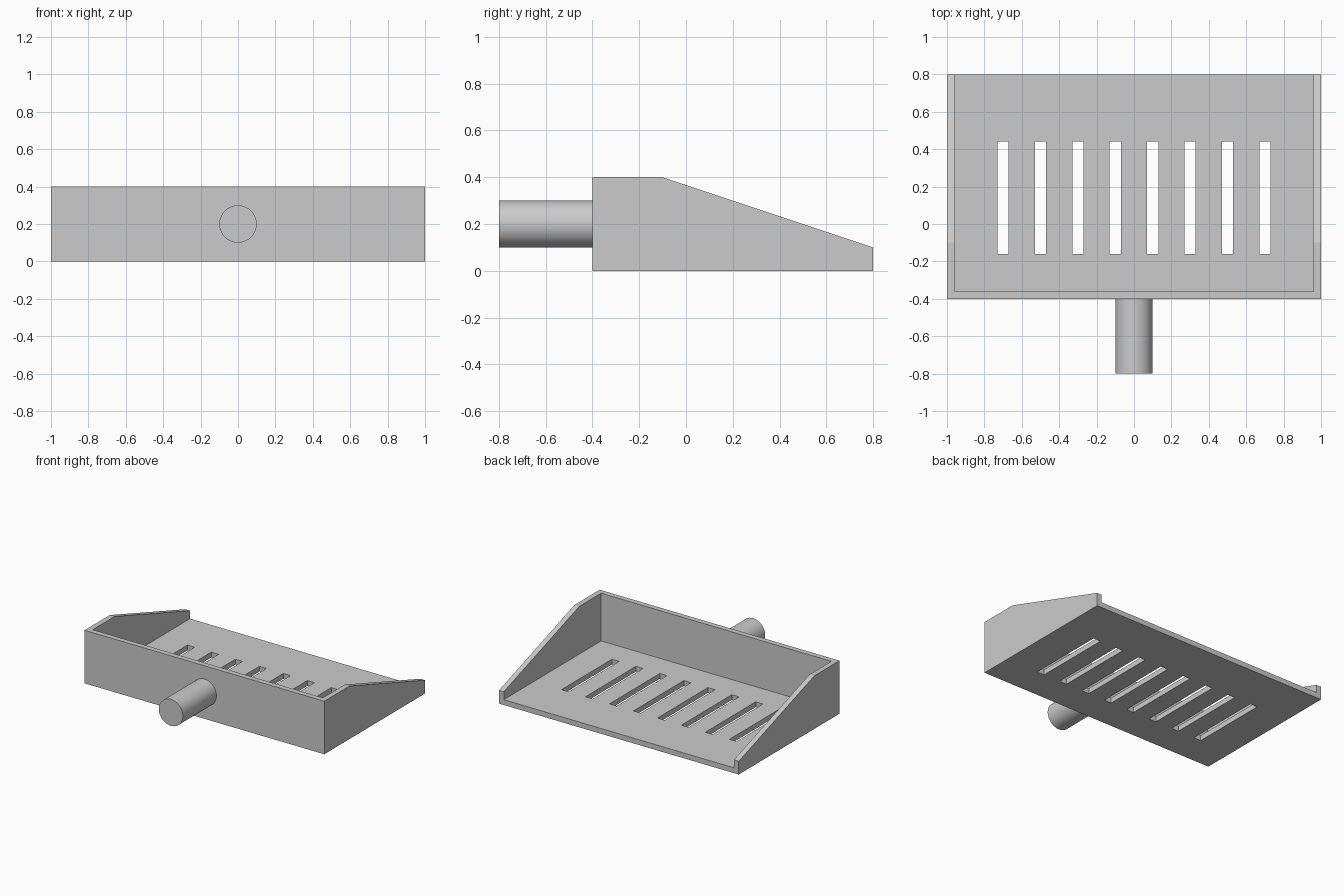
import bpy, bmesh, math
from mathutils import Matrix, Vector

cube = bpy.data.objects.get("Cube")
if cube:
    bpy.data.objects.remove(cube, do_unlink=True)

WALL = 0.04

grey = bpy.data.materials.new("plain_grey")
grey.use_nodes = True
colour = (0.6, 0.6, 0.6, 1)
grey.diffuse_color = colour
grey.node_tree.nodes["Principled BSDF"].inputs["Base Color"].default_value = colour


def make_object(name, bm):
    bmesh.ops.recalc_face_normals(bm, faces=bm.faces)
    mesh = bpy.data.meshes.new(name)
    bm.to_mesh(mesh)
    bm.free()
    mesh.materials.append(grey)
    obj = bpy.data.objects.new(name, mesh)
    bpy.context.collection.objects.link(obj)
    return obj


def add_box(bm, low, high):
    low, high = Vector(low), Vector(high)
    matrix = Matrix.Translation((low + high) / 2) @ Matrix.Diagonal((*(high - low), 1))
    bmesh.ops.create_cube(bm, size=1, matrix=matrix)


def cut(target, cutter):
    cutter.hide_render = True
    mod = target.modifiers.new("cut", 'BOOLEAN')
    mod.operation = 'DIFFERENCE'
    mod.solver = 'EXACT'
    mod.object = cutter
    bpy.context.view_layer.objects.active = target
    bpy.ops.object.modifier_apply(modifier=mod.name)
    bpy.data.objects.remove(cutter, do_unlink=True)


# Tray body: side profile (y, z) extruded across the width
profile = [(-0.4, 0), (0.8, 0), (0.8, 0.1), (-0.1, 0.4), (-0.4, 0.4)]
bm = bmesh.new()
side = bm.faces.new([bm.verts.new((-1, y, z)) for y, z in profile])
swept = bmesh.ops.extrude_face_region(bm, geom=[side])["geom"]
bmesh.ops.translate(bm, vec=(2, 0, 0),
                    verts=[v for v in swept if isinstance(v, bmesh.types.BMVert)])
tray = make_object("tray", bm)

# Hollow, open at the top and back
bm = bmesh.new()
add_box(bm, (WALL - 1, WALL - 0.4, WALL), (1 - WALL, 1, 1))
cut(tray, make_object("hollow_cutter", bm))

# Row of drain slots through the floor
bm = bmesh.new()
for i in range(8):
    x = -0.7 + 0.2 * i
    add_box(bm, (x - 0.03, -0.16, -0.1), (x + 0.03, 0.44, 0.1))
cut(tray, make_object("slot_cutter", bm))

# Round handle stub on the front wall
bm = bmesh.new()
bmesh.ops.create_cone(bm, cap_ends=True, segments=64, radius1=0.1, radius2=0.1, depth=0.4,
                      matrix=Matrix.Translation((0, -0.6, 0.2)) @ Matrix.Rotation(math.pi / 2, 4, 'X'))
handle = make_object("handle", bm)
bpy.ops.object.select_all(action='DESELECT')
handle.select_set(True)
bpy.context.view_layer.objects.active = handle
bpy.ops.object.shade_smooth_by_angle(angle=math.radians(30))
